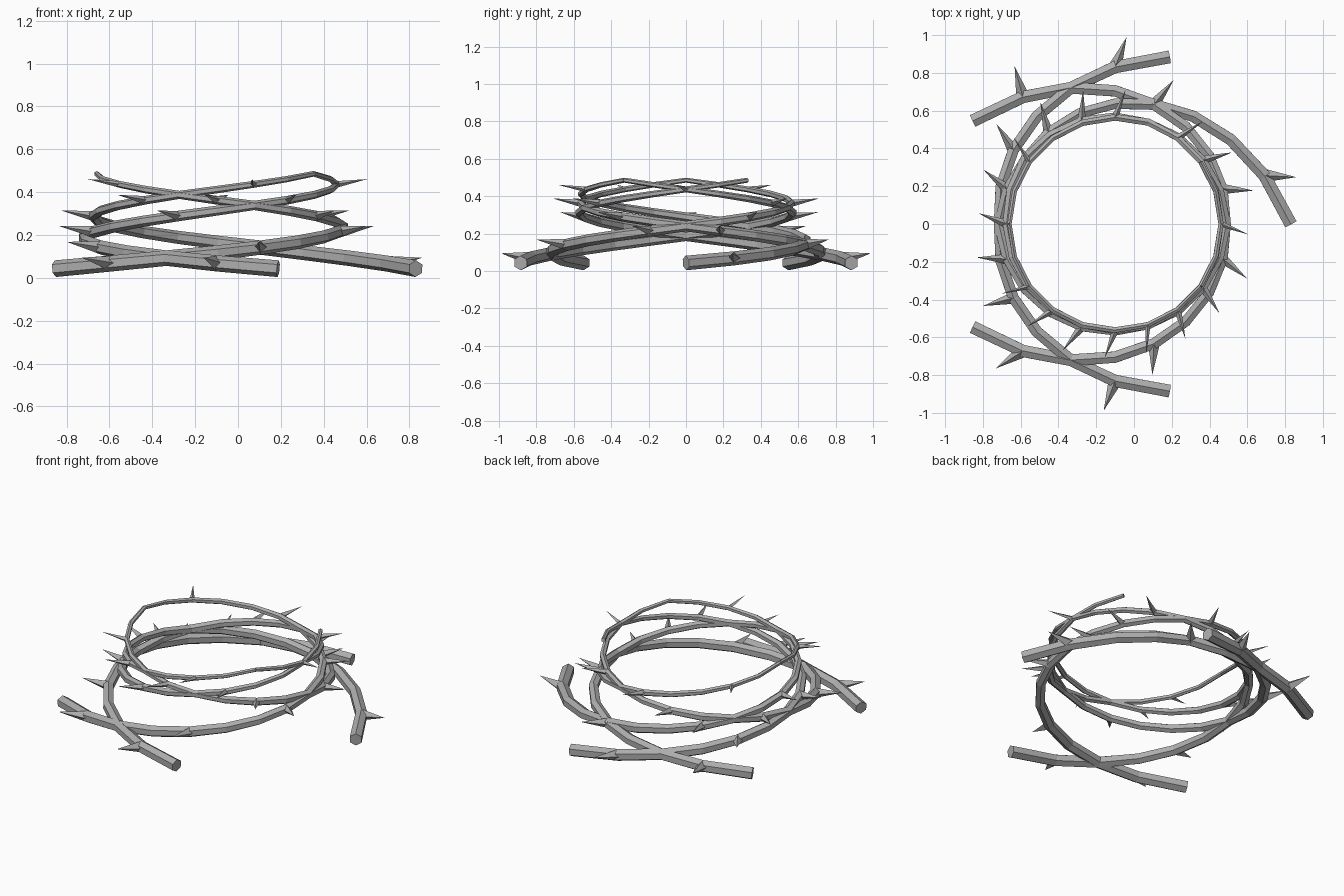
import bpy, bmesh
from math import sin, cos, radians, exp, pi
from mathutils import Vector

cube = bpy.data.objects.get("Cube")
if cube:
    bpy.data.objects.remove(cube)

STEPS, TURN, SIDES = 18, 18, 6
CENTRE_X = -0.1

bark = bpy.data.materials.new("grey_bark")
bark.use_nodes = True
grey = (0.42, 0.42, 0.42, 1)
bark.diffuse_color = grey
bark.node_tree.nodes["Principled BSDF"].inputs["Base Color"].default_value = grey


def vine_point(start, direction, i):
    """Point on a rising spiral that tightens towards the crown ring."""
    a = radians(start + direction * TURN * i)
    r = 0.558 + 0.372 * exp(-0.31 * i)
    return Vector((CENTRE_X + r * cos(a), r * sin(a), 0.043 + 0.0246 * i))


def thickness(i):
    return 0.039 - 0.026 * i / STEPS


def ring(bm, centre, axis, radius, sides, phase=0.0):
    side = axis.cross(Vector((0, 0, 1))).normalized()
    up = side.cross(axis)
    return [bm.verts.new(centre + radius * (cos(t) * side + sin(t) * up))
            for t in (phase + 2 * pi * k / sides for k in range(sides))]


def finish(bm, name):
    bmesh.ops.recalc_face_normals(bm, faces=bm.faces)
    mesh = bpy.data.meshes.new(name)
    bm.to_mesh(mesh)
    bm.free()
    mesh.materials.append(bark)
    obj = bpy.data.objects.new(name, mesh)
    bpy.context.collection.objects.link(obj)


def make_vine(name, start, direction):
    """Tapered six-sided stem with capped ends."""
    pts = [vine_point(start, direction, i) for i in range(STEPS + 1)]
    bm = bmesh.new()
    rings = []
    for i, p in enumerate(pts):
        axis = (pts[min(i + 1, STEPS)] - pts[max(i - 1, 0)]).normalized()
        rings.append(ring(bm, p, axis, thickness(i), SIDES, pi / 6))
    for a, b in zip(rings, rings[1:]):
        for k in range(SIDES):
            n = (k + 1) % SIDES
            bm.faces.new((a[k], a[n], b[n], b[k]))
    bm.faces.new(rings[0])
    bm.faces.new(rings[-1])
    finish(bm, name)


def make_thorns(name, start, direction):
    """Four-sided spikes on every third joint, swept to one side."""
    bm = bmesh.new()
    for i in range(1, STEPS, 3):
        base = vine_point(start, direction, i)
        a = radians(start + direction * TURN * i - 21)
        axis = Vector((cos(a), sin(a), 0.16)).normalized()
        foot = ring(bm, base, axis, thickness(i) * 0.95, 4)
        tip = bm.verts.new(base + axis * (0.172 - 0.001 * i))
        for k in range(4):
            bm.faces.new((foot[k], foot[(k + 1) % 4], tip))
        bm.faces.new(foot)
    finish(bm, name)


# Five woven stems, evenly spaced, some turning the other way
for n, direction in enumerate((1, 1, -1, 1, -1)):
    make_vine(f"vine_{n + 1}", 72 * n, direction)
    make_thorns(f"vine_{n + 1}_thorns", 72 * n, direction)
